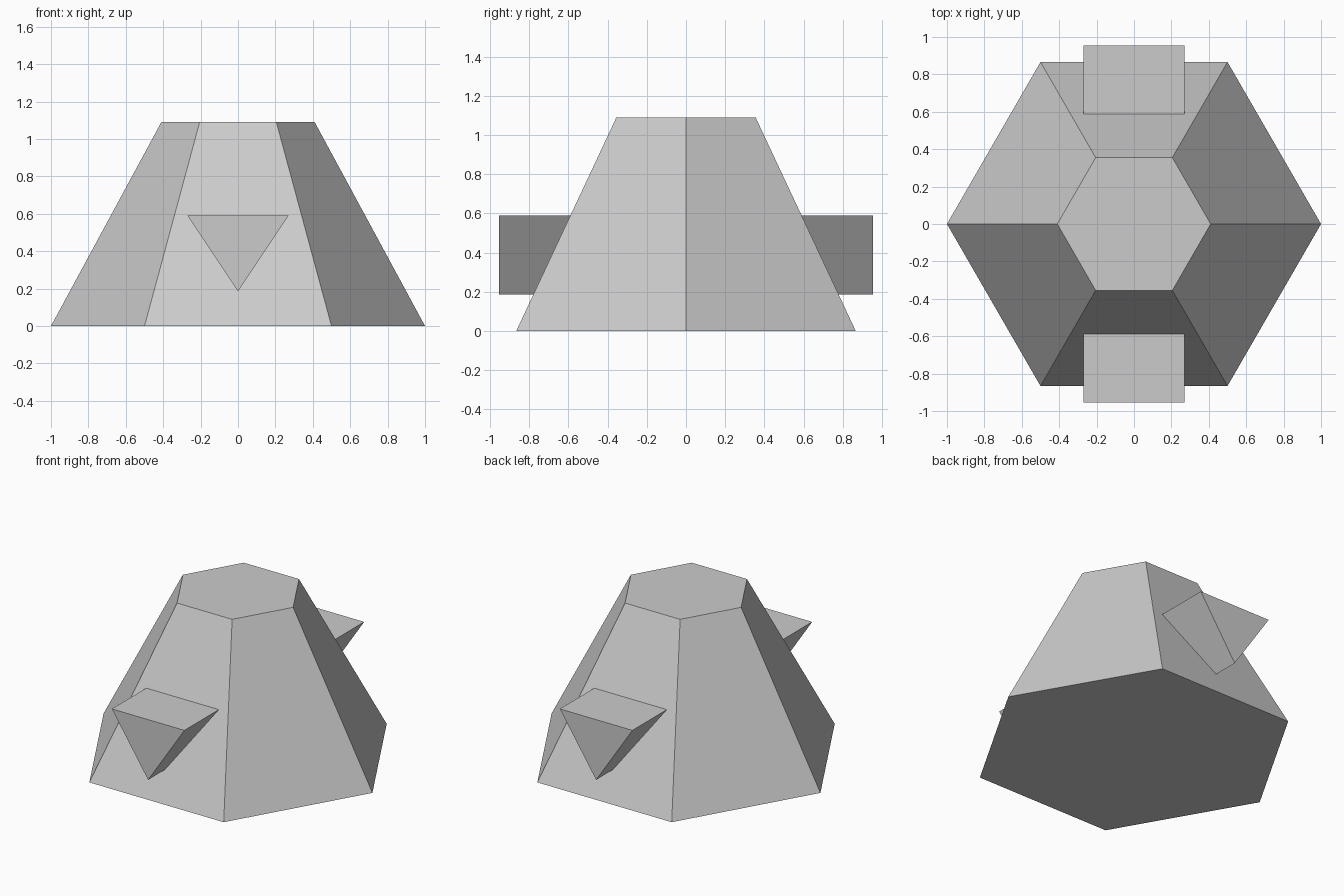
import bpy
import math

cube = bpy.data.objects.get("Cube")
if cube:
    bpy.data.objects.remove(cube, do_unlink=True)

grey = bpy.data.materials.new("plain_grey")
grey.use_nodes = True
colour = (0.6, 0.6, 0.6, 1)
grey.diffuse_color = colour
grey.node_tree.nodes["Principled BSDF"].inputs["Base Color"].default_value = colour


def loft(name, start, end):
    """Closed solid between two matching rings of points."""
    n = len(start)
    faces = [tuple(reversed(range(n))), tuple(range(n, 2 * n))]
    faces += [(i, (i + 1) % n, n + (i + 1) % n, n + i) for i in range(n)]
    mesh = bpy.data.meshes.new(name)
    mesh.from_pydata(start + end, [], faces)
    mesh.materials.append(grey)
    obj = bpy.data.objects.new(name, mesh)
    bpy.context.collection.objects.link(obj)
    return obj


def hexagon(radius, z):
    corners = [math.radians(60 * i) for i in range(6)]
    return [(radius * math.cos(a), radius * math.sin(a), z) for a in corners]


# Tapered six-sided body
loft("body", hexagon(1, 0), hexagon(0.41, 1.09))

# Triangular bar running through the body from front to back
profile = [(-0.27, 0.59), (0, 0.185), (0.27, 0.59)]
loft("cross_bar", [(x, -0.955, z) for x, z in profile],
     [(x, 0.955, z) for x, z in profile][:])
bar = bpy.data.objects["cross_bar"]
bar.data.update()
# Turn the bar's faces outward
if bar.data.polygons[0].normal.y > 0:
    bar.data.flip_normals()
